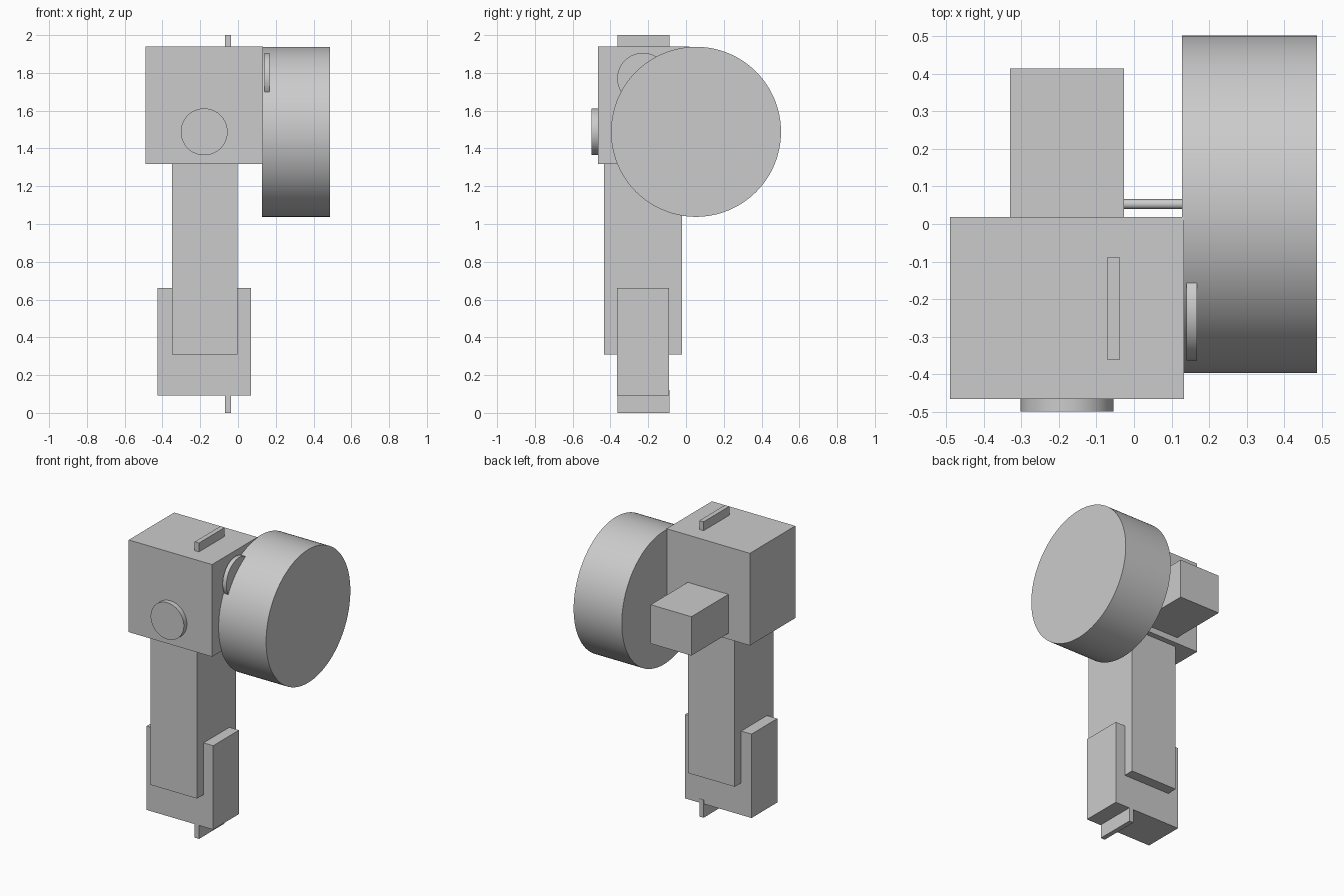
import bpy
import math

cube = bpy.data.objects.get("Cube")
if cube:
    bpy.data.objects.remove(cube, do_unlink=True)

# One plain grey for the whole model
grey = bpy.data.materials.new("plain_grey")
grey.use_nodes = True
colour = (0.6, 0.6, 0.6, 1)
grey.diffuse_color = colour
grey.node_tree.nodes["Principled BSDF"].inputs["Base Color"].default_value = colour


def finish(name):
    obj = bpy.context.object
    obj.name = obj.data.name = name
    obj.data.materials.append(grey)
    return obj


def box(name, x, y, z):
    """Box from its (low, high) range on each axis."""
    spans = (x, y, z)
    bpy.ops.mesh.primitive_cube_add(size=1, location=[(a + b) / 2 for a, b in spans])
    obj = finish(name)
    obj.scale = [b - a for a, b in spans]
    bpy.ops.object.transform_apply(location=False, rotation=False, scale=True)


def disc(name, axis, centre, radius, depth, sides=96):
    """Smooth cylinder along the x or y axis."""
    turn = (0, math.pi / 2, 0) if axis == "x" else (math.pi / 2, 0, 0)
    bpy.ops.mesh.primitive_cylinder_add(vertices=sides, radius=radius, depth=depth,
                                        location=centre, rotation=turn)
    finish(name)
    bpy.ops.object.shade_smooth_by_angle(angle=math.radians(30))


# Head, shaft and foot
box("head", (-0.49, 0.133), (-0.467, 0.018), (1.317, 1.94))
box("shaft", (-0.35, -0.002), (-0.435, -0.02), (0.31, 1.33))
box("foot", (-0.427, 0.07), (-0.365, -0.09), (0.093, 0.66))

# Thin fins at the top and bottom
fin_x, fin_y = (-0.07, -0.038), (-0.362, -0.088)
box("top_fin", fin_x, fin_y, (1.9, 2.0))
box("bottom_fin", fin_x, fin_y, (0.0, 0.12))

# Block on the back with the axle that carries the wheel
axle_y, axle_z = 0.053, 1.488
box("rear_block", (-0.33, -0.026), (0.0, 0.414), (1.357, 1.62))
disc("axle", "x", (0.06, axle_y, axle_z), 0.013, 0.2, 32)
disc("wheel", "x", (0.308, axle_y, axle_z), 0.45, 0.36, 128)

# Small side disc partly sunk in the wheel, and the front button
disc("side_disc", "x", (0.154, -0.228, 1.77), 0.136, 0.028)
disc("front_button", "y", (-0.179, -0.48, 1.488), 0.124, 0.04)
